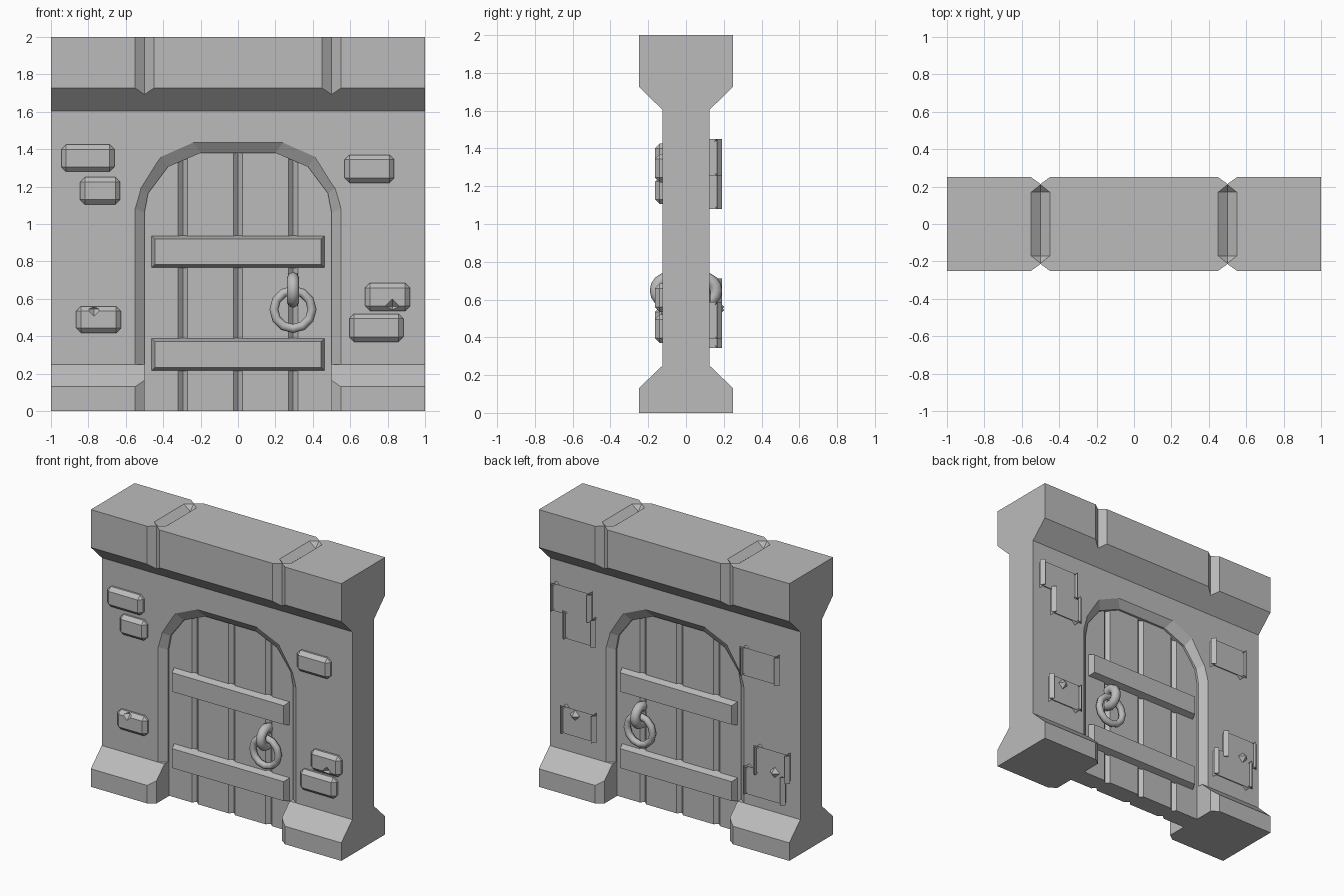
import bpy, bmesh, math
from mathutils import Vector

old = bpy.data.objects.get("Cube")
if old:
    bpy.data.objects.remove(old, do_unlink=True)

stone = bpy.data.materials.new("grey_stone")
stone.use_nodes = True
GREY = (0.5, 0.5, 0.5, 1)
stone.diffuse_color = GREY
stone.node_tree.nodes["Principled BSDF"].inputs["Base Color"].default_value = GREY


def finish(name, bm):
    bmesh.ops.recalc_face_normals(bm, faces=bm.faces)
    mesh = bpy.data.meshes.new(name)
    bm.to_mesh(mesh)
    bm.free()
    mesh.materials.append(stone)
    obj = bpy.data.objects.new(name, mesh)
    bpy.context.collection.objects.link(obj)
    return obj


def activate(obj):
    bpy.ops.object.select_all(action='DESELECT')
    obj.select_set(True)
    bpy.context.view_layer.objects.active = obj


def loft(name, rings):
    """Skin matching rings of points and cap both ends."""
    bm = bmesh.new()
    loops = [[bm.verts.new(p) for p in ring] for ring in rings]
    n = len(loops[0])
    for a, b in zip(loops, loops[1:]):
        for i in range(n):
            j = (i + 1) % n
            bm.faces.new((a[i], a[j], b[j], b[i]))
    bm.faces.new(loops[0])
    bm.faces.new(loops[-1])
    return finish(name, bm)


def hulls(name, groups):
    """One mesh holding the convex hull of every group of points."""
    bm = bmesh.new()
    for points in groups:
        verts = [bm.verts.new(p) for p in points]
        bmesh.ops.convex_hull(bm, input=verts)
    bmesh.ops.dissolve_limit(bm, angle_limit=0.01, verts=bm.verts, edges=bm.edges)
    return finish(name, bm)


def cut(target, cutter):
    mod = target.modifiers.new("cut", 'BOOLEAN')
    mod.operation = 'DIFFERENCE'
    mod.solver = 'EXACT'
    mod.object = cutter
    activate(target)
    bpy.ops.object.modifier_apply(modifier=mod.name)


def discard(cutter):
    bpy.data.objects.remove(cutter, do_unlink=True)


def v_groove(x, face, half, depth, side):
    """Points of an upright V cutter whose tip sits inside a face."""
    reach = 2 * half
    y_out = face - depth + 2 * depth
    return [(x + dx, side * y, z) for z in (-0.1, 2.1)
            for dx, y in ((0, face - depth), (-reach, y_out), (reach, y_out))]


# Doorway outline, inner (t = 0) to chamfered outer edge (t = 1)
INNER = [(0.5, -0.1), (0.5, 1.06), (0.48, 1.165), (0.375, 1.305), (0.2, 1.38)]
OUTER = [(0.55, -0.1), (0.55, 1.08), (0.52, 1.19), (0.41, 1.36), (0.24, 1.435)]


def arch(y, t, grow=0.0, floor=-0.1):
    half = [Vector(a).lerp(Vector(b), t) for a, b in zip(INNER, OUTER)]
    half = [(p.x + grow, p.y + grow) for p in half]
    half[0] = (half[0][0], floor)
    return [(x, y, z) for x, z in half] + [(-x, y, z) for x, z in reversed(half)]


# Wall with cornice
side_profile = [(0.125, 0.25), (0.125, 1.605), (0.25, 1.727), (0.25, 2.0)]
side_profile += [(-y, z) for y, z in reversed(side_profile)]
wall = loft("wall", [[(x, y, z) for y, z in side_profile] for x in (-1, 1)])
doorway = loft("doorway_cutter", [arch(-0.135, 1.25), arch(-0.085, 0),
                                  arch(0.085, 0), arch(0.135, 1.25)])
cut(wall, doorway)
discard(doorway)

# Plinths either side of the doorway
plinth_profile = [(0.25, 0), (0.25, 0.13), (0.125, 0.25)]
plinth_profile += [(-y, z) for y, z in reversed(plinth_profile)]
plinths = [loft(label + "_plinth", [[(s * x, y, z) for y, z in plinth_profile]
                                    for x in (0.5, 1)])
           for label, s in (("left", 1), ("right", -1))]

# Block joints in cornice faces and plinth corners
joints = hulls("joint_cutter", [v_groove(x, 0.25, 0.05, 0.036, s)
                                for x in (-0.5, 0.5) for s in (-1, 1)])
for part in [wall] + plinths:
    cut(part, joints)
discard(joints)

# Joints across the cornice top
top_joints = []
for x in (-0.5, 0.5):
    pts = []
    for s in (-1, 1):
        pts += [(x + dx, s * 0.17, z) for dx in (-0.05, 0.05) for z in (2, 2.05)]
        pts += [(x, s * 0.21, 2), (x, s * 0.21, 2.05), (x, s * 0.17, 1.96)]
    top_joints.append(pts)
top_cutter = hulls("top_joint_cutter", top_joints)
cut(wall, top_cutter)
discard(top_cutter)

# Plank door
DOOR_Y = 0.07
door = loft("door", [arch(y, 0, 0.004, 0) for y in (-DOOR_Y, DOOR_Y)])
gaps = hulls("plank_cutter", [v_groove(x, DOOR_Y, 0.025, 0.025, s)
                              for x in (-0.295, 0, 0.295) for s in (-1, 1)])
cut(door, gaps)
discard(gaps)


def block(x0, x1, z0, z1, y):
    return [(x, y, z) for x in (x0, x1) for z in (z0, z1)]


def brick(name, x0, x1, z0, z1, s, chip):
    bm = bmesh.new()
    bmesh.ops.create_cube(bm, size=1)
    for v in bm.verts:
        v.co = (s * ((x0 + x1) / 2 + v.co.x * (x1 - x0)),
                s * (-0.125 + v.co.y * 0.08),
                (z0 + z1) / 2 + v.co.z * (z1 - z0))
    bmesh.ops.bevel(bm, geom=bm.edges[:], offset=0.026, segments=1,
                    affect='EDGES', profile=0.5)
    obj = finish(name, bm)
    if chip:
        cx, cz = chip
        c = Vector((s * cx, s * -0.165, cz))
        r = 0.038
        tips = [c + Vector(d) * r for d in
                ((1, 0, 0), (-1, 0, 0), (0, 1, 0), (0, -1, 0), (0, 0, 1), (0, 0, -1))]
        cutter = hulls("chip_cutter", [tips])
        cut(obj, cutter)
        discard(cutter)


def torus(name, centre, major, minor, around, upright_axis):
    """Ring lying across x (upright_axis 'y') or across y ('x')."""
    rot = (math.pi / 2, 0, 0) if upright_axis == 'y' else (0, math.pi / 2, 0)
    bpy.ops.mesh.primitive_torus_add(location=centre, rotation=rot, major_radius=major,
                                     minor_radius=minor, major_segments=around,
                                     minor_segments=8)
    obj = bpy.context.object
    obj.name = name
    obj.data.materials.append(stone)
    bpy.ops.object.shade_smooth_by_angle(angle=math.radians(50))


BRICKS = [
    (-0.945, -0.66, 1.28, 1.425, None),
    (-0.845, -0.63, 1.105, 1.25, None),
    (0.57, 0.835, 1.22, 1.37, None),
    (0.68, 0.92, 0.535, 0.685, (0.825, 0.56)),
    (0.595, 0.885, 0.37, 0.52, None),
    (-0.865, -0.625, 0.417, 0.56, (-0.77, 0.545)),
]

for label, s in (("front", 1), ("back", -1)):
    # Raised bricks, turned half round for the back
    for i, (x0, x1, z0, z1, chip) in enumerate(BRICKS):
        brick(f"{label}_brick_{i + 1}", x0, x1, z0, z1, s, chip)
    # Door bars with tapered edges
    for where, z0, z1 in (("upper", 0.765, 0.938), ("lower", 0.214, 0.39)):
        hulls(f"{label}_{where}_bar",
              [block(-0.465, 0.465, z0, z1, -0.06 * s)
               + block(-0.445, 0.445, z0 + 0.018, z1 - 0.018, -0.115 * s)])
    # Handle loop and hanging ring
    torus(f"{label}_handle_loop", (0.294, -0.096 * s, 0.648), 0.063, 0.033, 16, 'x')
    torus(f"{label}_handle_ring", (0.294, -0.105 * s, 0.543), 0.102, 0.024, 12, 'y')
